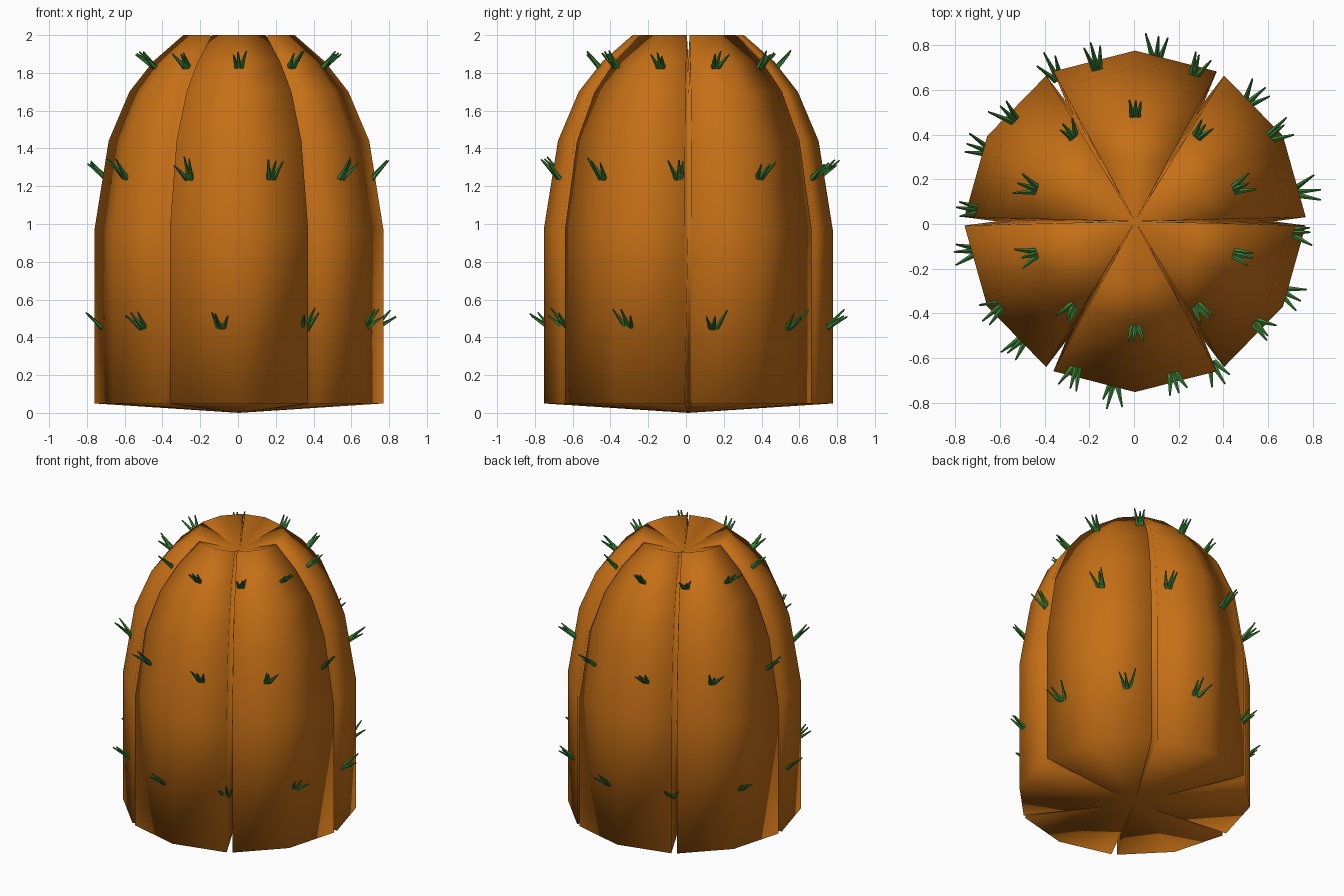
import bpy, bmesh, math, random
from mathutils import Vector, Matrix

if "Cube" in bpy.data.objects:
    bpy.data.objects.remove(bpy.data.objects["Cube"])

random.seed(4)
CX, CY = 0.005, 0.012      # body axis


def material(name, rgb):
    m = bpy.data.materials.new(name)
    m.diffuse_color = (*rgb, 1)
    m.use_nodes = True
    m.node_tree.nodes["Principled BSDF"].inputs["Base Color"].default_value = m.diffuse_color
    return m


def finish(bm, name, mat, smooth):
    bmesh.ops.recalc_face_normals(bm, faces=bm.faces)
    for f in bm.faces:
        f.smooth = smooth
    me = bpy.data.meshes.new(name)
    bm.to_mesh(me)
    bm.free()
    me.materials.append(mat)
    ob = bpy.data.objects.new(name, me)
    bpy.context.collection.objects.link(ob)
    return ob


def polar(r, deg, z):
    a = math.radians(deg)
    return Vector((CX + r * math.cos(a), CY + r * math.sin(a), z))


# Ribbed body: rings of (rib radius, rib z, groove radius, groove z)
RINGS = [(0.765, 0.05, 0.45, 0.07), (0.765, 0.97, 0.62, 0.97),
         (0.69, 1.44, 0.55, 1.43), (0.58, 1.70, 0.44, 1.67),
         (0.455, 1.86, 0.30, 1.80), (0.295, 2.0, 0.12, 1.88)]
bm = bmesh.new()
rings = []
for r, z, gr, gz in RINGS:
    ring = []
    for k in range(6):
        a = 60 * k
        ring.append(bm.verts.new(polar(gr, a, gz)))
        for off in (1.4, 30, 58.6):
            ring.append(bm.verts.new(polar(r, a + off, z)))
    rings.append(ring)
n = len(rings[0])
for lo, hi in zip(rings, rings[1:]):
    for i in range(n):
        j = (i + 1) % n
        bm.faces.new((lo[i], lo[j], hi[j], hi[i]))
for ring, z in ((rings[0], 0.0), (rings[-1], 1.88)):
    centre = bm.verts.new((CX, CY, z))
    for i in range(n):
        bm.faces.new((ring[i], ring[(i + 1) % n], centre))
finish(bm, "cactus_body", material("body_brown", (0.56, 0.16, 0.008)), True)

# Spines: three rows of ten clusters, three cones in each
# row: (first angle, radius, z, length, upward tilt)
ROWS = [(10.5, 0.725, 0.44, 0.145, 0.85),
        (32, 0.705, 1.24, 0.14, 0.95),
        (18, 0.47, 1.83, 0.11, 1.0)]
bm = bmesh.new()
for start, r, z, length, tilt in ROWS:
    for k in range(10):
        a = start + 36 * k
        base = polar(r, a, z)
        out = Vector((math.cos(math.radians(a)), math.sin(math.radians(a)), 0))
        side = Vector((-out.y, out.x, 0))
        for s in (-1, 0, 1):
            d = (out + side * (0.33 * s + random.uniform(-0.15, 0.15))
                 + Vector((0, 0, tilt + random.uniform(-0.3, 0.3)))).normalized()
            ln = length * random.uniform(0.85, 1.1)
            rot = d.to_track_quat('Z', 'Y').to_matrix().to_4x4()
            place = Matrix.Translation(base + side * s * 0.012 + d * ln / 2)
            bmesh.ops.create_cone(bm, cap_ends=True, segments=5, radius1=0.015,
                                  radius2=0.004, depth=ln, matrix=place @ rot)
finish(bm, "spines", material("spine_green", (0.045, 0.22, 0.04)), False)
